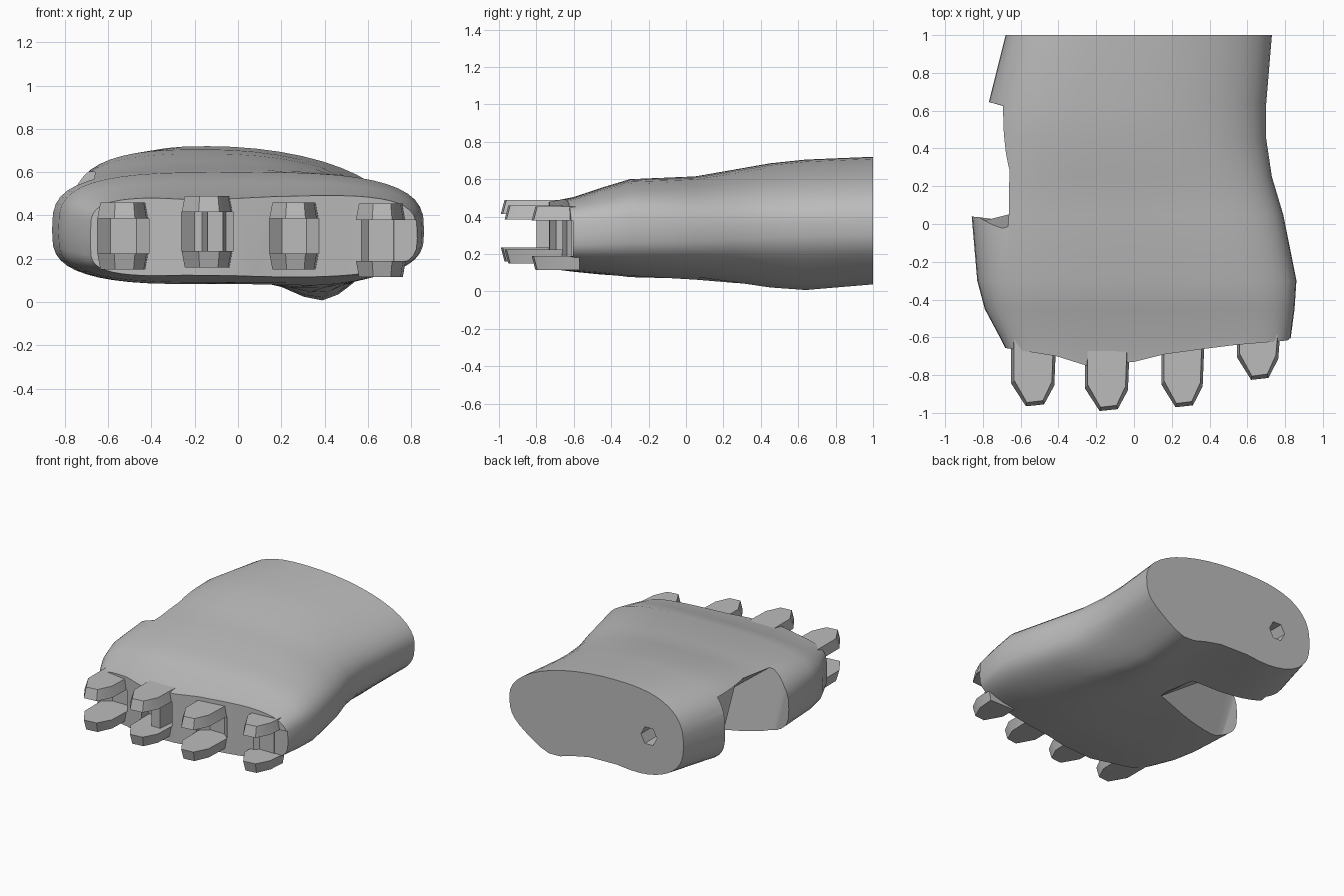
import bpy, bmesh, math

cube = bpy.data.objects.get("Cube")
if cube:
    bpy.data.objects.remove(cube, do_unlink=True)

grey = bpy.data.materials.new("matte grey")
grey.use_nodes = True
colour = (0.5, 0.5, 0.5, 1)
grey.diffuse_color = colour
grey.node_tree.nodes["Principled BSDF"].inputs["Base Color"].default_value = colour


def loft(name, rings):
    """Skin a list of equally long point rings and cap both ends."""
    bm = bmesh.new()
    loops = [[bm.verts.new(p) for p in ring] for ring in rings]
    n = len(loops[0])
    for a, b in zip(loops, loops[1:]):
        for i in range(n):
            j = (i + 1) % n
            bm.faces.new((a[i], a[j], b[j], b[i]))
    bm.faces.new(loops[0])
    bm.faces.new(loops[-1])
    bmesh.ops.recalc_face_normals(bm, faces=bm.faces)
    mesh = bpy.data.meshes.new(name)
    bm.to_mesh(mesh)
    bm.free()
    mesh.materials.append(grey)
    obj = bpy.data.objects.new(name, mesh)
    bpy.context.collection.objects.link(obj)
    return obj


def slab(name, low, high, z0, z1):
    """Solid between two plan outlines at two heights."""
    return loft(name, [[(x, y, z0) for x, y in low], [(x, y, z1) for x, y in high]])


def carve(obj, cutter):
    """Subtract the cutter and remove it."""
    mod = obj.modifiers.new("cut", "BOOLEAN")
    mod.operation, mod.solver, mod.object = "DIFFERENCE", "EXACT", cutter
    deps = bpy.context.evaluated_depsgraph_get()
    mesh = bpy.data.meshes.new_from_object(obj.evaluated_get(deps))
    obj.modifiers.clear()
    obj.data = mesh
    bpy.data.objects.remove(cutter, do_unlink=True)


def smooth(obj, degrees):
    bpy.ops.object.select_all(action="DESELECT")
    obj.select_set(True)
    bpy.context.view_layer.objects.active = obj
    bpy.ops.object.shade_smooth_by_angle(angle=math.radians(degrees))


def palm_ring(y, left, right, bottom, top, crest, bump, p_left, p_right):
    """Rounded cross-section with its crest off centre and a heel bulge below."""
    cz = bottom + (top - bottom) * 0.47
    ring = []
    for i in range(48):
        a = math.tau * i / 48
        c, s = math.cos(a), math.sin(a)
        if c < 0:
            p, cx, half = p_left, crest, crest - left
        else:
            p, cx, half = p_right if s > 0 else 3, crest, right - crest
        x = cx + math.copysign(abs(c) ** (2 / p), c) * half
        z = cz + math.copysign(abs(s) ** (2 / p), s) * ((top - cz) if s > 0 else (cz - bottom))
        if s < 0:
            z -= bump * math.exp(-((x - 0.4) / 0.17) ** 2)
            z += bump * 0.4 * math.exp(-((x + 0.05) / 0.2) ** 2)
        ring.append((x, y, z))
    return ring


# Palm: y, left, right, bottom, top, crest x, heel bulge, left and upper right squareness
palm = loft("palm", [palm_ring(*row) for row in (
    (1.0, -0.68, 0.73, 0.08, 0.72, -0.14, 0.07, 2.6, 2.0),
    (0.64, -0.77, 0.70, 0.08, 0.705, -0.14, 0.1, 3.0, 2.0),
    (0.45, -0.79, 0.70, 0.08, 0.685, -0.13, 0.085, 3.0, 2.1),
    (0.25, -0.82, 0.73, 0.08, 0.65, -0.10, 0.055, 3.1, 2.3),
    (0.05, -0.86, 0.79, 0.08, 0.615, -0.06, 0.03, 3.2, 2.6),
    (-0.3, -0.83, 0.86, 0.08, 0.60, 0.0, 0.01, 3.4, 3.1),
    (-0.45, -0.79, 0.85, 0.09, 0.555, 0.02, 0, 3.7, 3.4),
    (-0.6, -0.71, 0.83, 0.105, 0.505, 0.05, 0, 4.5, 4),
    (-0.8, -0.61, 0.76, 0.13, 0.465, 0.08, 0, 6, 6),
)])

# Bowed knuckle front
knuckles = [(-1, -0.6), (-0.66, -0.66), (-0.41, -0.70), (-0.25, -0.75), (0, -0.73), (0.16, -0.69),
            (0.38, -0.66), (0.54, -0.64), (0.78, -0.62), (1, -0.59), (1, -1), (-1, -1)]
carve(palm, slab("front_cutter", knuckles, knuckles, -0.1, 0.8))

# Thumb hollow: shallow at the top edge, running far under the palm below
carve(palm, slab("thumb_cutter",
                 [(-1, 0.05), (-0.70, 0.02), (0.08, 0.27), (0.03, 0.52), (-0.64, 0.61), (-1, 0.71)],
                 [(-1, 0.09), (-0.85, 0.04), (-0.71, -0.03), (-0.65, 0.35), (-0.60, 0.60), (-1, 0.71)],
                 0.0, 0.6))

# Hexagonal wrist hole
hexagon = [(-0.40 + 0.065 * math.cos(k * math.tau / 6), 0.38 + 0.07 * math.sin(k * math.tau / 6))
           for k in range(6)]
carve(palm, loft("wrist_cutter", [[(x, y, z) for x, z in hexagon] for y in (0.75, 1.1)]))

# Finger sockets: a scooped recess with a fork tab above and below
# name, centre x, half width, tip y, lower z, upper z
fingers = (
    ("first", -0.53, 0.12, -0.965, 0.15, 0.46),
    ("second", -0.14, 0.12, -0.99, 0.16, 0.49),
    ("third", 0.26, 0.115, -0.97, 0.15, 0.46),
    ("fourth", 0.66, 0.115, -0.825, 0.115, 0.455),
)
for name, cx, w, tip, z0, z1 in fingers:
    scoop = [(cx - w, -1.1), (cx - w, -0.66), (cx - w * 0.5, -0.61),
             (cx + w * 0.5, -0.61), (cx + w, -0.66), (cx + w, -1.1)]
    carve(palm, slab("socket_cutter", scoop, scoop, z0 + 0.075, z1 - 0.075))
    base = [(cx - w, -0.57), (cx - w, tip + 0.12), (cx - w * 0.35, tip),
            (cx + w * 0.45, tip + 0.01), (cx + w * 0.9, tip + 0.11), (cx + w, -0.57)]
    outer = [(cx + (x - cx) * 0.88, y + (0.02 if y < -0.6 else 0)) for x, y in base]
    smooth(slab(name + "_finger_upper_tab", base, outer, z1 - 0.075, z1), 25)
    smooth(slab(name + "_finger_lower_tab", outer, base, z0, z0 + 0.075), 25)

# Side opening beside the fourth finger
side = [(0.72, -0.9), (0.72, -0.605), (0.95, -0.605), (0.95, -0.9)]
carve(palm, slab("side_cutter", side, side, 0.19, 0.38))

# Joint post in the second socket
post = [(-0.17, -0.58), (-0.14, -0.80), (-0.07, -0.80), (-0.05, -0.58)]
slab("second_finger_post", post, post, 0.22, 0.43)

smooth(palm, 35)
